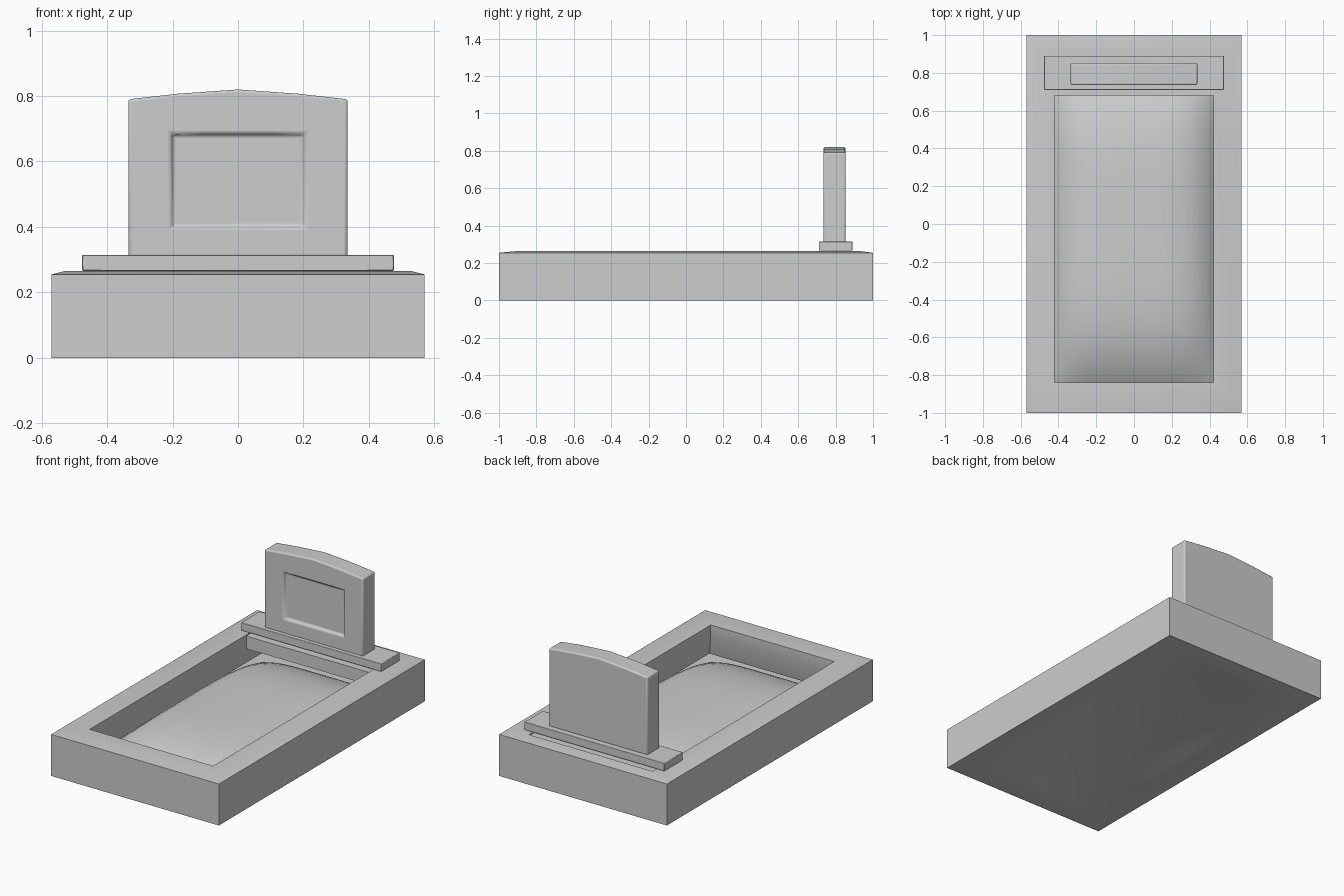
import bpy, bmesh, math

cube = bpy.data.objects.get("Cube")
if cube:
    bpy.data.objects.remove(cube)

stone = bpy.data.materials.new("grey_stone")
stone.use_nodes = True
GREY = (0.61, 0.61, 0.61, 1)
stone.diffuse_color = GREY
stone.node_tree.nodes["Principled BSDF"].inputs["Base Color"].default_value = GREY


def finish(name, bm, bevel=0.0, segments=2, angle=35):
    """Turn a bmesh into a shaded object."""
    mesh = bpy.data.meshes.new(name)
    bm.to_mesh(mesh)
    bm.free()
    mesh.materials.append(stone)
    ob = bpy.data.objects.new(name, mesh)
    bpy.context.collection.objects.link(ob)
    bpy.ops.object.select_all(action="DESELECT")
    ob.select_set(True)
    bpy.context.view_layer.objects.active = ob
    bpy.ops.object.shade_smooth_by_angle(angle=math.radians(angle))
    if bevel:
        mod = ob.modifiers.new("soft_edges", "BEVEL")
        mod.width = bevel
        mod.segments = segments
        mod.limit_method = "ANGLE"
        mod.angle_limit = math.radians(40)


def loft(rings, caps=True):
    """Join point rings of equal length, with optional end caps."""
    bm = bmesh.new()
    loops = [[bm.verts.new(p) for p in ring] for ring in rings]
    if caps:
        bm.faces.new(loops[0])
        bm.faces.new(loops[-1])
    for a, b in zip(loops, loops[1:]):
        for i in range(len(a)):
            j = (i + 1) % len(a)
            bm.faces.new((a[i], a[j], b[j], b[i]))
    bmesh.ops.recalc_face_normals(bm, faces=bm.faces)
    return bm


def dome(half_x, half_y, reach_x, reach_y, height, power, flip=False):
    """Grid sheet that swells in the middle and falls to z = 0 at its reach."""
    bm = bmesh.new()
    bmesh.ops.create_grid(bm, x_segments=24, y_segments=36, size=1)
    for v in bm.verts:
        v.co.x *= half_x
        v.co.y *= half_y
        fall_x = max(0, 1 - abs(v.co.x / reach_x) ** power)
        fall_y = max(0, 1 - abs(v.co.y / reach_y) ** power)
        v.co.z = height * fall_x * fall_y
    if flip:
        bmesh.ops.reverse_faces(bm, faces=bm.faces)
    return bm


def rect(x, y0, y1, z):
    return [(-x, y0, z), (x, y0, z), (x, y1, z), (-x, y1, z)]


# Kerb: rectangular surround with a sloped top and slightly undercut opening
finish("grave_kerb", loft([
    rect(0.57, -1, 1, 0),
    rect(0.57, -1, 1, 0.255),
    rect(0.53, -0.9, 0.93, 0.265),
    rect(0.42, -0.84, 0.925, 0.265),
    rect(0.42, -0.84, 0.925, 0.19),
    rect(0.45, -0.87, 0.94, 0.07),
], caps=False), angle=25)

# Earth mound inside the kerb, and the shallow hollow of the underside
finish("earth_mound", dome(0.45, 0.88, 0.5, 0.93, 0.2, 4), angle=60)
finish("underside", dome(0.57, 1, 0.46, 0.88, 0.06, 2, flip=True), angle=60)

# Footing and plinth slabs beneath the headstone
finish("footing_slab", loft([rect(0.42, 0.68, 0.925, z) for z in (0.18, 0.258)]))
finish("plinth_slab", loft([rect(0.476, 0.71, 0.89, z) for z in (0.266, 0.315)]),
       bevel=0.003)

# Headstone: crowned slab with a recessed front panel
HALF, PANEL = 0.335, 0.205
crown = [(1, 0.79), (0.55, 0.807), (0, 0.82), (-0.55, 0.807), (-1, 0.79)]
outline = [(-HALF, 0.31), (HALF, 0.31)] + [(t * HALF, z) for t, z in crown]


def slab(y):
    return [(x, y, z) for x, z in outline]


def panel(y, inset):
    w = PANEL - inset
    pts = [(-w, 0.397 + inset), (w, 0.397 + inset)]
    pts += [(t * w, 0.686 - inset) for t, _ in crown]
    return [(x, y, z) for x, z in pts]


finish("headstone", loft([slab(0.853), slab(0.735), panel(0.735, 0),
                          panel(0.75, 0.006)]), bevel=0.009, segments=3)
